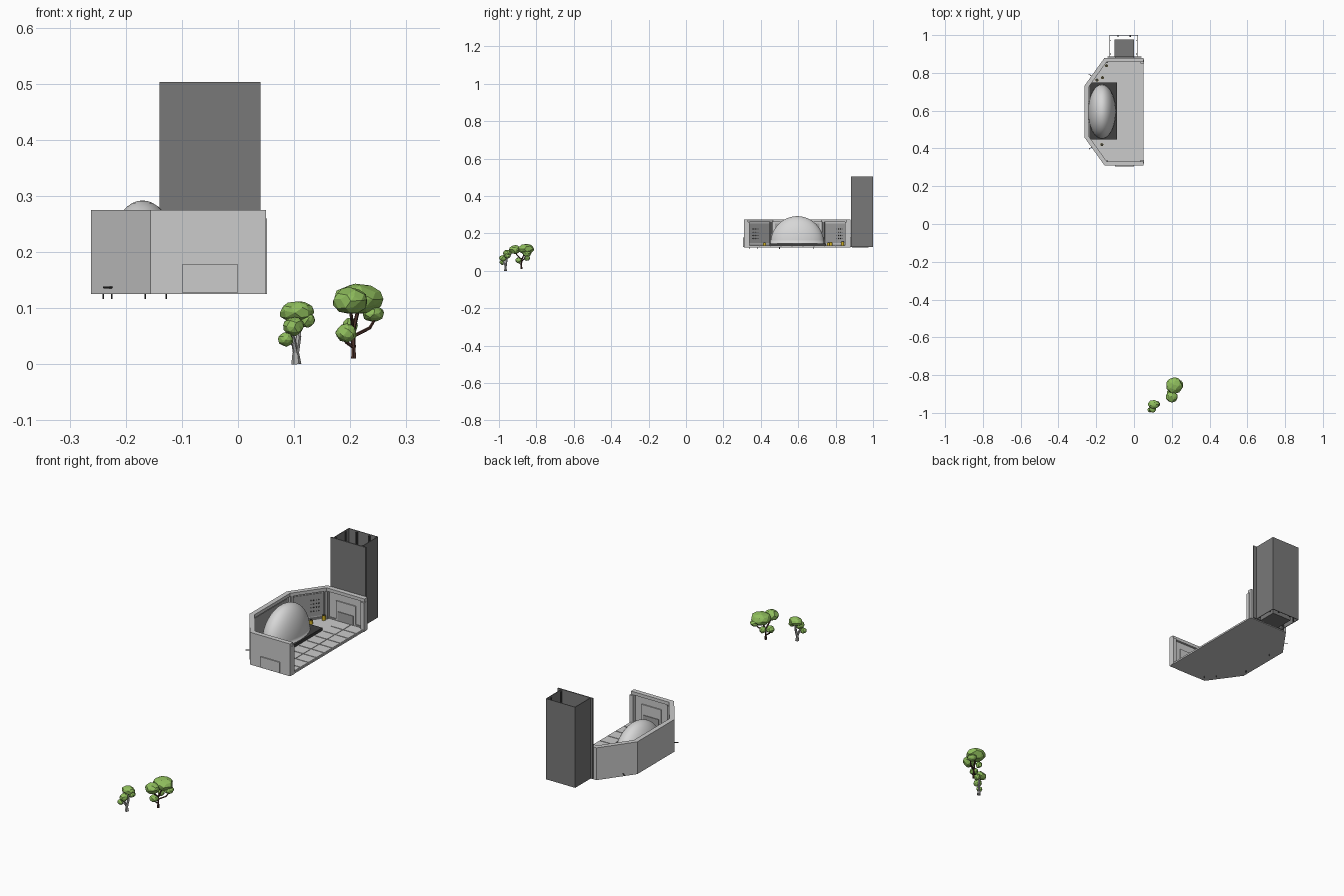
import bpy, bmesh, math, random
from mathutils import Vector, Matrix

random.seed(4)
cube = bpy.data.objects.get("Cube")
if cube:
    bpy.data.objects.remove(cube, do_unlink=True)


def material(name, r, g, b):
    m = bpy.data.materials.new(name)
    m.use_nodes = True
    m.diffuse_color = (r, g, b, 1)
    m.node_tree.nodes["Principled BSDF"].inputs["Base Color"].default_value = (r, g, b, 1)
    return m


LIGHT = material("light grey", .60, .60, .60)
MID = material("mid grey", .36, .36, .36)
DARK = material("dark grey", .19, .19, .19)
COAL = material("charcoal", .05, .05, .05)
WHITE = material("dome grey", .68, .68, .68)
YELLOW = material("yellow", .65, .45, .02)
LEAF = material("leaf green", .28, .52, .11)
BROWN = material("brown bark", .07, .03, .022)
ASH = material("grey bark", .42, .42, .41)


def finish(bm, name, mat, smooth=False):
    bmesh.ops.recalc_face_normals(bm, faces=bm.faces)
    for f in bm.faces:
        f.smooth = smooth
    me = bpy.data.meshes.new(name)
    bm.to_mesh(me)
    bm.free()
    me.materials.append(mat)
    ob = bpy.data.objects.new(name, me)
    bpy.context.collection.objects.link(ob)
    return ob


def box(name, mat, x, y, z, turn=0.0):
    """Box from three (low, high) ranges, turned about its own centre."""
    size = [r[1] - r[0] for r in (x, y, z)]
    mid = [(r[0] + r[1]) / 2 for r in (x, y, z)]
    bm = bmesh.new()
    mat4 = Matrix.Translation(mid) @ Matrix.Rotation(turn, 4, 'Z') @ Matrix.Diagonal((*size, 1))
    bmesh.ops.create_cube(bm, size=1, matrix=mat4)
    return finish(bm, name, mat)


def prism(name, mat, pts, z0, z1):
    bm = bmesh.new()
    face = bm.faces.new([bm.verts.new((x, y, z0)) for x, y in pts])
    out = bmesh.ops.extrude_face_region(bm, geom=[face])["geom"]
    for v in out:
        if isinstance(v, bmesh.types.BMVert):
            v.co.z = z1
    if not any(f is face for f in bm.faces):
        bm.faces.new([v for v in bm.verts if abs(v.co.z - z0) < 1e-6])
    return finish(bm, name, mat)


def rod(name, mat, a, b, r0, r1, sides=6):
    a, b = Vector(a), Vector(b)
    rot = (b - a).to_track_quat('Z', 'Y').to_matrix().to_4x4()
    bm = bmesh.new()
    bmesh.ops.create_cone(bm, cap_ends=True, segments=sides, radius1=r0, radius2=r1,
                          depth=(b - a).length, matrix=Matrix.Translation((a + b) / 2) @ rot)
    return finish(bm, name, mat)


def inset(path, d):
    """Offset an open path towards the room with mitred corners."""
    pts = [Vector(p) for p in path]
    norms = []
    for p, q in zip(pts, pts[1:]):
        e = (q - p).normalized()
        norms.append(Vector((e.y, -e.x)))
    res = []
    for i, p in enumerate(pts):
        n, m = norms[max(i - 1, 0)], norms[min(i, len(norms) - 1)]
        res.append(p + (n + m) * d / (1 + n.dot(m)))
    return [tuple(p) for p in res]


# Room shell, open towards +x
CY = .595
half = [(.05, .285), (-.156, .285), (-.262, .137)]
outline = [(x, CY - d) for x, d in half] + [(x, CY + d) for x, d in reversed(half)]
prism("room_floor", LIGHT, outline, .125, .133)


def band(name, mat, d0, d1, z0, z1):
    prism(name, mat, inset(outline, d0) + inset(outline, d1)[::-1], z0, z1)


band("room_walls", LIGHT, 0, .012, .133, .275)
band("wall_cornice", LIGHT, .012, .022, .260, .275)
band("wall_skirting", MID, .012, .016, .133, .140)

# Floor plates with narrow gaps
for i in range(9):
    y = .335 + i * .0585
    for x0, x1 in ((-.085, -.022), (-.019, .046)):
        box("floor_plate", LIGHT, (x0, x1), (y, y + .0545), (.133, .135))

# Parts that repeat on both ends of the room
for s in (-1, 1):
    def yr(a, b):
        return tuple(sorted((CY + s * a, CY + s * b)))
    box("end_pillar", LIGHT, (.034, .052), yr(.255, .275), (.125, .26))
    box("inner_pillar", MID, (-.15, -.137), yr(.258, .275), (.133, .26))
    box("door_panel", LIGHT, (-.10, 0), yr(.268, .275), (.135, .225))
    box("door_inset", MID, (-.09, -.01), yr(.265, .269), (.135, .178))
    box("outer_hatch", LIGHT, (-.10, 0), yr(.285, .290), (.128, .178))
    # Slanted wall panels with rows of studs
    p, q = Vector((-.262, CY + s * .137, 0)), Vector((-.156, CY + s * .285, 0))
    along = (q - p).normalized()
    inward = Vector((along.y * s, -along.x * s, 0))
    ang = math.atan2(along.y, along.x)
    c = (p + q) / 2 + inward * .0135
    box("slanted_panel", MID, (c.x - .065, c.x + .065), (c.y - .0015, c.y + .0015),
        (.148, .252), ang)
    for k in (-.074, .074):
        b = c + along * k + inward * .003
        box("wall_post", MID, (b.x - .005, b.x + .005), (b.y - .005, b.y + .005), (.133, .26), ang)
    for i in range(4):
        for j in range(4):
            b = c + along * (.012 + i * .012) + inward * .0025
            z = .17 + j * .017
            box("wall_stud", COAL, (b.x - .002, b.x + .002), (b.y - .002, b.y + .002),
                (z, z + .004), ang)
    # Pipe stub through the slanted wall
    a = p.lerp(q, .35) + Vector((0, 0, .137))
    rod("pipe_stub", COAL, a, a - inward * .018, .002, .002)

# Rear wall panel
box("long_wall_panel", MID, (-.250, -.247), (.475, .715), (.148, .252))

# Platform and dome
box("dome_platform", COAL, (-.235, -.09), (.447, .748), (.133, .146))
bm = bmesh.new()
bmesh.ops.create_uvsphere(bm, u_segments=48, v_segments=24, radius=1)
bmesh.ops.bisect_plane(bm, geom=bm.verts[:] + bm.edges[:] + bm.faces[:],
                       plane_co=(0, 0, 0), plane_no=(0, 0, 1), clear_inner=True)
bm.transform(Matrix.Translation((-.170, .595, .146)) @ Matrix.Diagonal((.073, .143, .146, 1)))
finish(bm, "dome", WHITE, True)

# Barrels
for x, y, h in ((-.145, .838, .022), (-.167, .775, .018), (-.196, .762, .015), (-.17, .42, .016)):
    rod("barrel", YELLOW, (x, y, .133), (x, y, .133 + h), .008, .008, 12)
    rod("barrel_lid", COAL, (x, y, .133 + h), (x, y, .135 + h), .006, .006, 12)

# Short feet under the floor and small marks on the outer wall
for x, y in ((-.24, .50), (-.225, .68), (-.165, .38), (-.128, .34)):
    rod("floor_foot", COAL, (x, y, .116), (x, y, .125), .0015, .0015)

# Lift shaft: wide front plate, three thin walls, rails and cabin
Z = (.128, .503)
box("shaft_front_plate", DARK, (-.14, .04), (.881, .886), Z)
box("shaft_back_wall", DARK, (-.13, .021), (.997, 1.0), Z)
for x in (-.13, .018):
    box("shaft_side_wall", DARK, (x, x + .003), (.886, .997), Z)
box("lift_cabin", DARK, (-.102, .0), (.888, .976), (.125, .27))
for x in (-.124, .013):
    for y in (.90, .97):
        rod("lift_rail", COAL, (x, y, .13), (x, y, .498), .003, .003)
for x in (-.085, -.02):
    box("back_rail", COAL, (x - .003, x + .003), (.989, .997), (.13, .498))


# Trees
def crown(x, y, z, rx, ry, rz):
    bm = bmesh.new()
    bmesh.ops.create_icosphere(bm, subdivisions=2, radius=1)
    for v in bm.verts:
        v.co += Vector([random.uniform(-.13, .13) for _ in range(3)])
        v.co = v.co.normalized() * min(v.co.length, 1.0)
    hull = bmesh.ops.convex_hull(bm, input=bm.verts[:])
    bmesh.ops.delete(bm, geom=[g for g in hull["geom_interior"] if g.is_valid], context='VERTS')
    bmesh.ops.dissolve_limit(bm, angle_limit=.2, verts=bm.verts[:], edges=bm.edges[:])
    bm.transform(Matrix.Translation((x, y, z)) @ Matrix.Diagonal((rx, ry, rz, 1)))
    finish(bm, "tree_crown", LEAF)


def branch(mat, *pts):
    for a, b in zip(pts, pts[1:]):
        rod("tree_branch", mat, a[:3], b[:3], a[3], b[3])


branch(ASH, (.104, -.965, 0, .009), (.103, -.965, .02, .006), (.108, -.96, .05, .005),
       (.108, -.955, .09, .003))
branch(ASH, (.103, -.965, .02, .005), (.097, -.975, .05, .004), (.099, -.978, .068, .002))
branch(ASH, (.099, -.973, .035, .003), (.086, -.98, .045, .002))
crown(.104, -.955, .094, .033, .024, .019)
crown(.099, -.979, .068, .019, .021, .018)
crown(.085, -.984, .044, .014, .014, .013)
crown(.123, -.955, .079, .015, .017, .014)

branch(BROWN, (.206, -.88, .01, .005), (.206, -.88, .03, .004), (.205, -.878, .06, .004),
       (.215, -.86, .10, .003))
branch(BROWN, (.206, -.88, .05, .003), (.235, -.865, .065, .003), (.247, -.855, .085, .002))
branch(BROWN, (.206, -.88, .03, .003), (.192, -.888, .04, .003), (.19, -.89, .06, .002))
branch(BROWN, (.205, -.878, .06, .003), (.202, -.905, .085, .003), (.2, -.915, .11, .002))
crown(.214, -.855, .116, .046, .044, .028)
crown(.2, -.915, .113, .032, .031, .025)
crown(.24, -.85, .09, .021, .024, .015)
crown(.193, -.893, .056, .020, .020, .017)
crown(.2, -.85, .068, .014, .017, .016)
